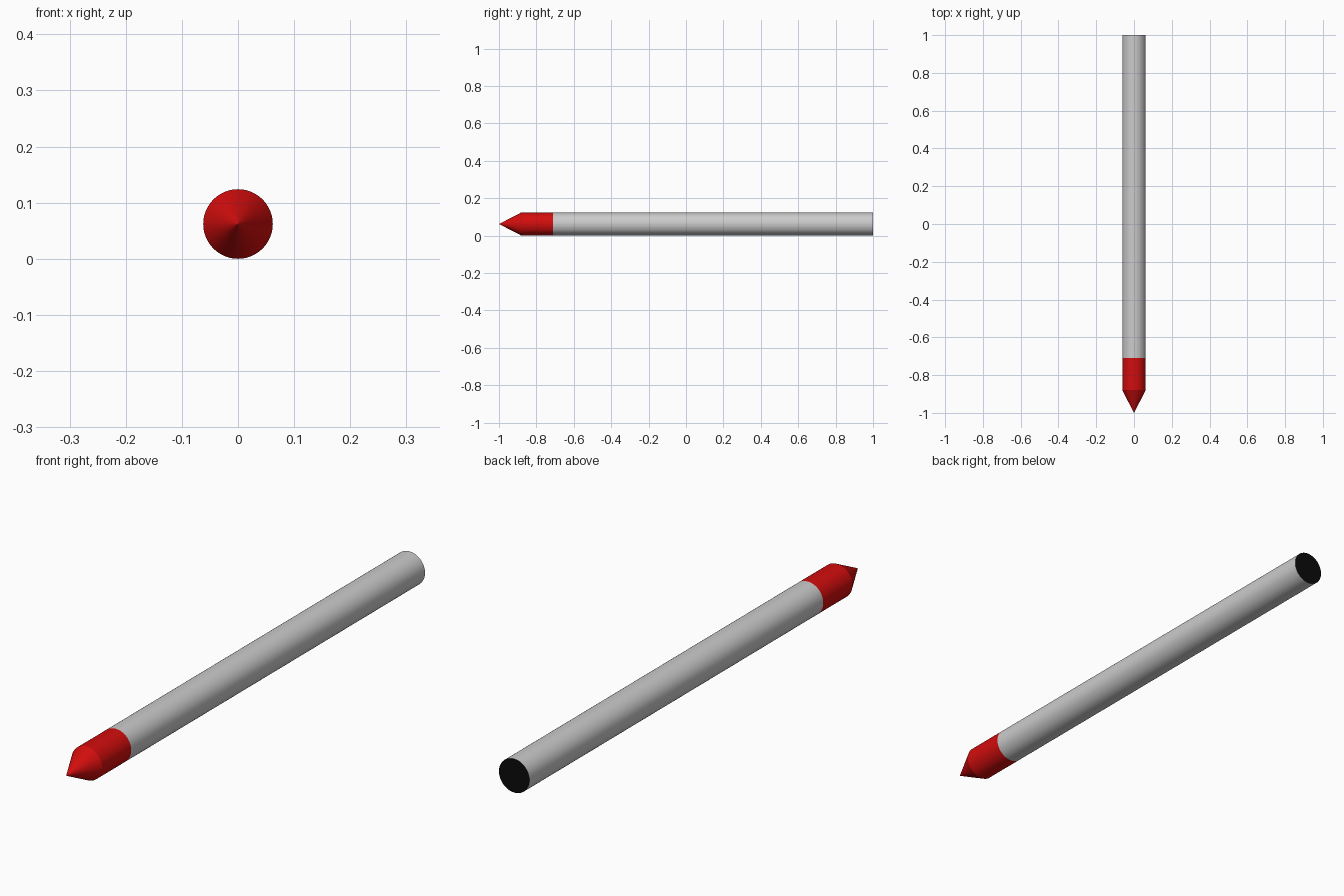
import bpy
import bmesh
import math

cube = bpy.data.objects.get("Cube")
if cube:
    bpy.data.objects.remove(cube, do_unlink=True)

SIDES = 48
RADIUS = 0.062
TIP, SHOULDER, JOINT, END = -1.0, -0.88, -0.71, 1.0


def material(name, rgb):
    mat = bpy.data.materials.new(name)
    mat.use_nodes = True
    colour = (*rgb, 1.0)
    mat.diffuse_color = colour
    mat.node_tree.nodes["Principled BSDF"].inputs["Base Color"].default_value = colour
    return mat


def ring(bm, y):
    """Circle of vertices around the long axis."""
    angles = [2 * math.pi * i / SIDES for i in range(SIDES)]
    return [bm.verts.new((RADIUS * math.cos(a), y, RADIUS + RADIUS * math.sin(a)))
            for a in angles]


def bridge(bm, first, second):
    for i in range(SIDES):
        j = (i + 1) % SIDES
        bm.faces.new((first[i], first[j], second[j], second[i]))


def finish(bm, name, *mats):
    bmesh.ops.recalc_face_normals(bm, faces=bm.faces)
    mesh = bpy.data.meshes.new(name)
    bm.to_mesh(mesh)
    bm.free()
    for mat in mats:
        mesh.materials.append(mat)
    obj = bpy.data.objects.new(name, mesh)
    bpy.context.collection.objects.link(obj)
    return obj


grey = material("light grey", (0.6, 0.6, 0.6))
red = material("red", (0.65, 0.004, 0.004))
black = material("black", (0.003, 0.003, 0.003))

# Shaft with a black rear end
bm = bmesh.new()
front, back = ring(bm, JOINT), ring(bm, END)
bridge(bm, front, back)
bm.faces.new(back).material_index = 1
finish(bm, "shaft", grey, black)

# Pointed head: short collar and cone
bm = bmesh.new()
collar, shoulder = ring(bm, JOINT), ring(bm, SHOULDER)
bridge(bm, collar, shoulder)
point = bm.verts.new((0, TIP, RADIUS))
for i in range(SIDES):
    bm.faces.new((shoulder[i], shoulder[(i + 1) % SIDES], point))
finish(bm, "pointed_head", red)
